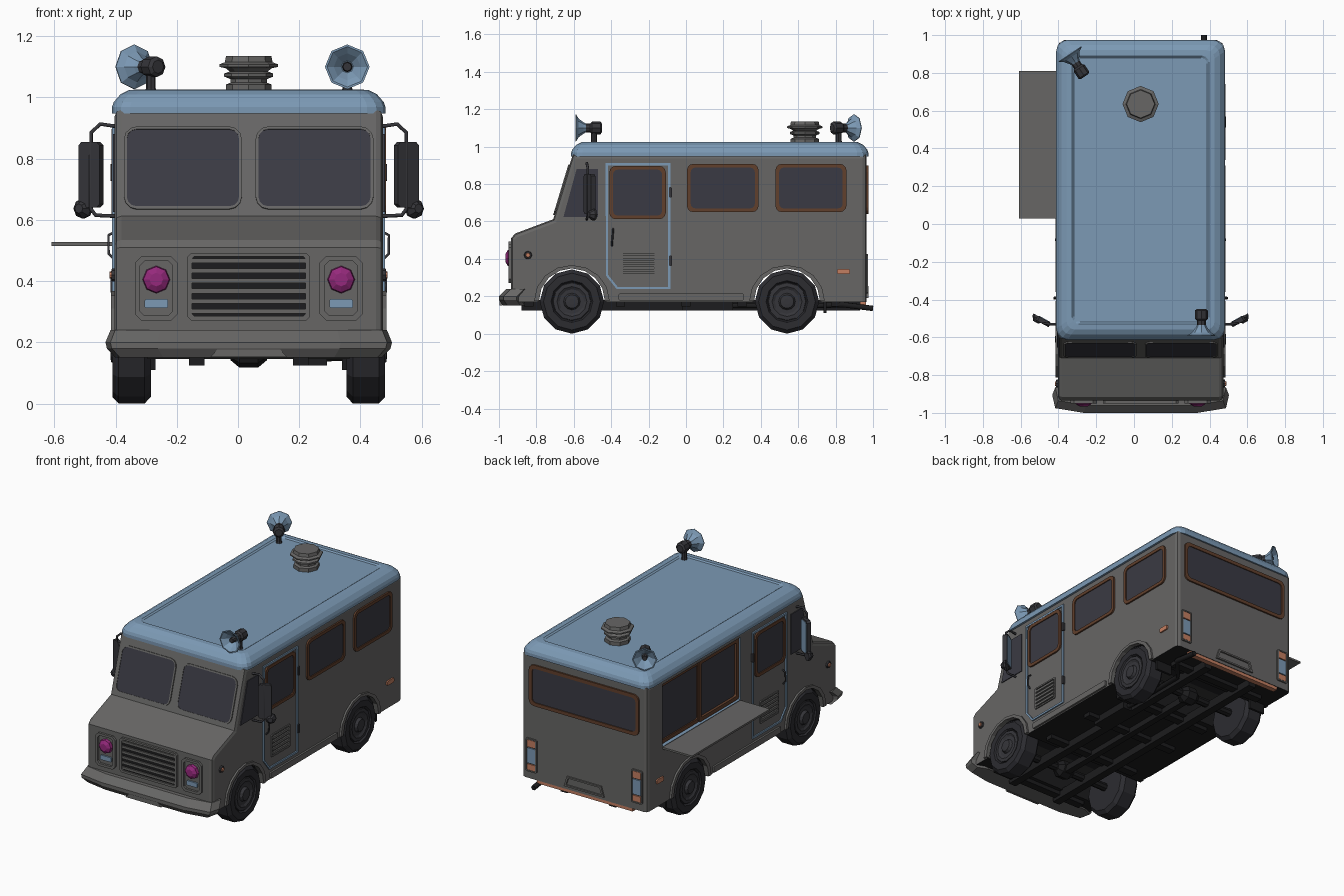
import bpy, bmesh, math
from mathutils import Vector as V

if "Cube" in bpy.data.objects:
    bpy.data.objects.remove(bpy.data.objects["Cube"])

CX, HW = 0.035, 0.438          # body centre line and half width


def mat(name, r, g, b):
    m = bpy.data.materials.new(name)
    m.diffuse_color = (r, g, b, 1)
    m.use_nodes = True
    m.node_tree.nodes["Principled BSDF"].inputs["Base Color"].default_value = m.diffuse_color
    return m


GREY = mat("body_grey", 0.135, 0.133, 0.13)
BLUE = mat("pale_blue", 0.2, 0.32, 0.46)
GLASS = mat("dark_glass", 0.042, 0.042, 0.056)
BROWN = mat("brown_trim", 0.12, 0.05, 0.025)
ORANGE = mat("orange_lamp", 0.55, 0.21, 0.12)
PINK = mat("magenta_lamp", 0.3, 0.022, 0.2)
TYRE = mat("tyre_black", 0.025, 0.025, 0.03)
BLACK = mat("underbody_black", 0.012, 0.012, 0.013)
TRIM = mat("dark_trim", 0.036, 0.036, 0.042)


def loft(name, loops, m, closed=False):
    bm = bmesh.new()
    rows = [[bm.verts.new(p) for p in l] for l in loops]
    n = len(rows[0])
    for a, b in zip(rows, rows[1:] + (rows[:1] if closed else [])):
        for i in range(n):
            j = (i + 1) % n
            bm.faces.new((a[i], a[j], b[j], b[i]))
    if not closed:
        bm.faces.new(rows[0])
        bm.faces.new(rows[-1])
    bmesh.ops.recalc_face_normals(bm, faces=bm.faces)
    me = bpy.data.meshes.new(name)
    bm.to_mesh(me)
    bm.free()
    me.materials.append(m)
    ob = bpy.data.objects.new(name, me)
    bpy.context.collection.objects.link(ob)
    return ob


def frame(o, u, v=(0, 0, 1)):
    u, v = V(u).normalized(), V(v).normalized()
    return V(o), u, v, u.cross(v)


def at(F, pts, d):
    return [F[0] + F[1] * a + F[2] * b + F[3] * d for a, b in pts]


def rrect(x0, x1, y0, y1, r=0.03, n=3):
    out = []
    for k, (cx, cy) in enumerate([(x1 - r, y1 - r), (x0 + r, y1 - r), (x0 + r, y0 + r), (x1 - r, y0 + r)]):
        for i in range(n + 1):
            t = math.pi / 2 * (k + i / n)
            out.append((cx + r * math.cos(t), cy + r * math.sin(t)))
    return out


def plate(name, F, pts, d0, d1, m):
    return loft(name, [at(F, pts, d0), at(F, pts, d1)], m)


def ring(name, F, outer, inner, d, m):
    return loft(name, [at(F, outer, -0.004), at(F, outer, d), at(F, inner, d), at(F, inner, -0.004)], m, True)


def window(name, F, x0, x1, z0, z1, w=0.02, m=BROWN, d=0.01, r=0.035):
    inner = rrect(x0 + w, x1 - w, z0 + w, z1 - w, r * 0.7)
    ring(name + "_frame", F, rrect(x0, x1, z0, z1, r), inner, d, m)
    plate(name + "_glass", F, inner, -0.002, 0.004, GLASS)


def lathe(name, prof, loc, axis, m, n=8):
    q = V(axis).to_track_quat('Z', 'Y')
    return loft(name, [[V(loc) + q @ V((r * math.cos(2 * math.pi * i / n), r * math.sin(2 * math.pi * i / n), h))
                        for i in range(n)] for r, h in prof], m)


def box(name, x0, x1, y0, y1, z0, z1, m):
    return plate(name, frame((0, 0, 0), (1, 0, 0), (0, 1, 0)), [(x0, y0), (x1, y0), (x1, y1), (x0, y1)], z0, z1, m)


def tube(name, pts, r, m):
    cu = bpy.data.curves.new(name, 'CURVE')
    cu.dimensions, cu.bevel_depth, cu.bevel_resolution, cu.use_fill_caps = '3D', r, 1, True
    sp = cu.splines.new('POLY')
    sp.points.add(len(pts) - 1)
    for p, c in zip(sp.points, pts):
        p.co = (*c, 1)
    cu.materials.append(m)
    bpy.context.collection.objects.link(bpy.data.objects.new(name, cu))


# Body shell: side profile extruded across, long edges softened
prof = [(-0.92, 0.17), (-0.935, 0.24), (-0.935, 0.51), (-0.915, 0.535), (-0.71, 0.612),
        (-0.605, 0.96), (0.965, 0.96), (0.965, 0.17)]
body = plate("body_shell", frame((CX, 0, 0), (0, 1, 0)), prof, -HW, HW, GREY)
body.data.materials.append(BLACK)
bm = bmesh.new()
bm.from_mesh(body.data)
edges = [e for e in bm.edges if abs(e.verts[0].co.x - e.verts[1].co.x) < 0.01
         and max(v.co.z for v in e.verts) > 0.2]
bmesh.ops.bevel(bm, geom=edges, offset=0.022, segments=2, affect='EDGES', profile=0.5)
bm.normal_update()
for f in bm.faces:
    f.material_index = int(f.normal.z < -0.9)
bm.to_mesh(body.data)
bm.free()

# Cutters: wheel wells and the serving hatch recess
cutters = [lathe("wheel_well_cutter", [(0.183, -0.6), (0.183, 0.6)], (CX, y, 0.175), (1, 0, 0), BLACK, 12)
           for y in (-0.61, 0.54)]
cutters.append(box("hatch_cutter", -0.6, CX - HW + 0.03, 0.03, 0.81, 0.53, 0.925, BLUE))
for c in cutters:
    c.hide_render = True
    c.hide_set(True)
    b = body.modifiers.new(c.name, 'BOOLEAN')
    b.object, b.operation, b.solver, b.material_mode = c, 'DIFFERENCE', 'EXACT', 'TRANSFER'

# Roof cap with rounded shoulders and sunken centre panel
loft("roof", [[(CX + x, y, z) for x, y in rrect(-0.447 + i, 0.447 - i, -0.614 + i, 0.975 - i, 0.06 - i * 0.3)]
              for z, i in [(0.948, 0), (0.968, 0), (0.985, 0.006), (1.01, 0.028), (1.024, 0.055),
                           (1.026, 0.085), (1.019, 0.095)]], BLUE)

# Both flanks
for s, tag in ((1, "right"), (-1, "left")):
    F = frame((CX + s * HW, 0, 0), (0, s, 0))
    X = lambda x: CX + s * x

    def sw(pts):
        return [(s * a, b) for a, b in pts]

    def side_rect(a0, a1, z0, z1, r=0.006, n=1):
        return sw(rrect(a0, a1, z0, z1, r, n))

    # Door with blue seal, window, louvres, handle and hinges
    ring(tag + "_door_seal", F, sw([(-0.43, .912), (-.083, .912), (-.083, .238), (-.37, .238), (-.428, .31)]),
         sw([(-0.418, .9), (-.095, .9), (-.095, .25), (-.365, .25), (-.416, .314)]), 0.008, BLUE)
    a0, a1 = sorted((s * -0.41, s * -0.108))
    window(tag + "_door_window", F, a0, a1, 0.612, 0.897)
    ring(tag + "_louvre_frame", F, side_rect(-0.347, -0.16, 0.305, 0.447), side_rect(-0.338, -0.169, 0.314, 0.438), 0.007, GREY)
    for i in range(5):
        plate(tag + "_louvre", F, side_rect(-0.338, -0.169, 0.32 + i * 0.024, 0.334 + i * 0.024, 0.003), 0, 0.009, GREY)
    tube(tag + "_door_handle", [(X(HW), -.39, .56), (X(HW + .02), -.39, .55), (X(HW + .02), -.395, .49), (X(HW), -.395, .47)], 0.005, TRIM)
    for z in (0.39, 0.755):
        plate(tag + "_hinge", F, side_rect(-0.09, -0.076, z - 0.028, z + 0.028, 0.003), 0, 0.014, TRIM)
    # Quarter window, skirt and lamps
    plate(tag + "_quarter_window", F, sw([(-.655, .625), (-.585, .88), (-.47, .88), (-.47, .625)]), -0.002, 0.005, GLASS)
    plate(tag + "_skirt_rail", F, side_rect(-0.36, 0.31, 0.177, 0.215), 0, 0.012, GREY)
    plate(tag + "_rear_marker", F, side_rect(0.808, 0.877, 0.318, 0.346), 0, 0.009, ORANGE)
    lathe(tag + "_front_marker_rim", [(0.022, 0), (0.02, 0.01)], (X(HW), -0.845, 0.42), (s, 0, 0), TRIM)
    lathe(tag + "_front_marker", [(0.016, 0), (0.011, 0.016)], (X(HW), -0.845, 0.42), (s, 0, 0), ORANGE)
    # Wheels and arches
    for y, end in ((-0.61, "front"), (0.54, "rear")):
        arc = [(math.cos(math.pi * t / 8), math.sin(math.pi * t / 8)) for t in range(9)]
        plate(f"{end}_{tag}_arch", F, sw([(y + 0.202 * c, 0.175 + 0.192 * z) for c, z in arc] +
              [(y + 0.176 * c, 0.175 + 0.174 * z) for c, z in arc[::-1]]), -0.02, 0.012, GREY)
        lathe(f"{end}_{tag}_tyre", [(0.1, 0), (0.15, 0), (0.172, 0.02), (0.172, 0.105), (0.152, 0.125), (0.112, 0.125), (0.104, 0.112)],
              (X(0.32), y, 0.172), (s, 0, 0), TYRE, 12)
        lathe(f"{end}_{tag}_hub", [(0.104, 0.1), (0.1, 0.12), (0.08, 0.122), (0.066, 0.114), (0.045, 0.114), (0.036, 0.13), (0.016, 0.132)],
              (X(0.32), y, 0.172), (s, 0, 0), TRIM, 12)
    # Door mirrors on tube brackets
    tube(tag + "_mirror_arm", [(X(.43), -.53, .905), (X(.485), -.53, .913), (X(.515), -.525, .885),
                               (X(.515), -.525, .635), (X(.5), -.53, .615), (X(.43), -.53, .612)], 0.007, TRIM)
    M = frame((X(0.515), -0.515, 0), (-0.87, -0.49 * s, 0))
    plate(tag + "_mirror_head", M, rrect(-0.04, 0.04, 0.64, 0.855, 0.012, 1), -0.014, 0.012, TRIM)
    plate(tag + "_mirror_glass", M, rrect(-0.033, 0.033, 0.65, 0.845, 0.01, 1), 0.012, 0.015, BLUE)
    lathe(tag + "_round_mirror", [(0.015, -0.035), (0.033, -0.012), (0.033, 0)], (X(0.538), -0.49, 0.637), M[3], TRIM)
    # Headlamp cluster
    N = frame((X(0.302), -0.935, 0), (1, 0, 0))
    ring(tag + "_headlamp_surround", N, rrect(-0.07, 0.07, 0.272, 0.48, 0.02, 1), rrect(-0.053, 0.053, 0.288, 0.465, 0.014, 1), 0.014, GREY)
    lathe(tag + "_headlamp", [(0.045, 0), (0.042, 0.018), (0.022, 0.03)], (X(0.302), -0.935, 0.405), (0, -1, 0), PINK)
    plate(tag + "_indicator", N, rrect(-0.038, 0.038, 0.312, 0.341, 0.004, 1), 0, 0.009, BLUE)
    # Tail lamp stack
    T = frame((X(0.37), 0.965, 0), (-1, 0, 0))
    ring(tag + "_tail_lamp_frame", T, rrect(-.038, .038, .215, .425, .006, 1), rrect(-.03, .03, .223, .417, .004, 1), 0.009, GREY)
    for z0, z1, m in ((0.225, 0.262, ORANGE), (0.268, 0.364, BLUE), (0.37, 0.415, ORANGE)):
        plate(tag + "_tail_lamp", T, rrect(-0.028, 0.028, z0, z1, 0.003, 1), 0, 0.008, m)
    # Windscreen halves
    W = frame((CX, -0.71, 0.612), (1, 0, 0), (0, 0.105, 0.348))
    a0, a1 = sorted((s * 0.022, s * 0.408))
    window(tag + "_windscreen", W, a0, a1, 0.022, 0.305, 0.01, GREY, 0.007, 0.045)
    box(tag + "_chassis_rail", X(0.17) - 0.025, X(0.17) + 0.025, -0.88, 0.93, 0.125, 0.18, BLACK)
    box(tag + "_mud_flap", X(0.36) - 0.055, X(0.36) + 0.055, 0.735, 0.75, 0.11, 0.18, BLACK)

# Right side windows, left serving hatch and shelf
R = frame((CX + HW, 0, 0), (0, 1, 0))
window("right_middle_window", R, 0.005, 0.388, 0.65, 0.908)
window("right_rear_window", R, 0.478, 0.858, 0.65, 0.908)
L = frame((CX - HW + 0.03, 0, 0), (0, -1, 0))
window("hatch_rear_pane", L, -0.81, -0.41, 0.535, 0.922, 0.024, BROWN, 0.012, 0.015)
window("hatch_front_pane", L, -0.43, -0.03, 0.535, 0.922, 0.024, BROWN, 0.02, 0.015)
box("serving_shelf", -0.61, CX - HW + 0.03, 0.03, 0.81, 0.515, 0.527, GREY)

# Rear window, plate recess and reflector strip
B = frame((CX, 0.965, 0), (-1, 0, 0))
window("rear_window", B, -0.385, 0.385, 0.64, 0.9, 0.022)
ring("rear_plate_surround", B, [(-.14, .19), (.14, .19), (.12, .255), (-.12, .255)],
     [(-.125, .2), (.125, .2), (.11, .245), (-.11, .245)], 0.01, GREY)
box("rear_reflector_strip", CX - 0.335, CX + 0.335, 0.93, 0.962, 0.15, 0.172, ORANGE)

# Grille
G = frame((CX, -0.935, 0), (1, 0, 0))
plate("grille_backing", G, rrect(-0.19, 0.19, 0.28, 0.485, 0.01, 1), 0, 0.004, BLACK)
ring("grille_frame", G, rrect(-0.2, 0.2, 0.272, 0.492, 0.012, 1), rrect(-0.186, 0.186, 0.286, 0.48, 0.008, 1), 0.014, GREY)
for i in range(6):
    plate("grille_slat", G, rrect(-0.188, 0.188, 0.294 + i * 0.033, 0.309 + i * 0.033, 0.003, 1), 0, 0.012, GREY)

# Front bumper with wrapped ends and centre step
loft("front_bumper", [[(CX + x * k, y + dy, z) for x, y in
                       [(-.4, -.88), (-.468, -.905), (-.452, -.975), (-.3, -1), (.3, -1), (.452, -.975), (.468, -.905), (.4, -.88)]]
                      for z, k, dy in ((0.15, 0.93, 0.02), (0.18, 0.99, 0), (0.2, 1, 0), (0.24, 0.965, 0.04))], GREY)
plate("bumper_step", frame((CX, -0.985, 0), (1, 0, 0)), [(-.125, .152), (.125, .152), (.1, .18), (-.1, .18)], 0, 0.013, GREY)

# Underside: axles, cross members, tank, exhaust
for y in (-0.61, 0.54):
    lathe("axle", [(0.025, -0.33), (0.025, 0.33)], (CX, y, 0.172), (1, 0, 0), BLACK)
    lathe("differential", [(0.03, -0.06), (0.055, -0.03), (0.055, 0.03), (0.03, 0.06)], (CX, y, 0.172), (1, 0, 0), BLACK)
for y in (-0.84, -0.35, 0.0, 0.3, 0.8):
    box("cross_member", CX - 0.33, CX + 0.33, y - 0.025, y + 0.025, 0.145, 0.18, BLACK)
box("drive_shaft", CX - 0.02, CX + 0.02, -0.6, 0.54, 0.135, 0.175, BLACK)
box("muffler", 0.2, 0.29, -0.02, 0.25, 0.125, 0.175, BLACK)
tube("exhaust_pipe", [(0.25, 0.25, 0.15), (0.25, 0.7, 0.15), (0.37, 0.84, 0.155), (0.37, 1.0, 0.135)], 0.016, BLACK)

# Roof vent
lathe("roof_vent", [(0.075, 1.01), (0.075, 1.042), (0.06, 1.048), (0.06, 1.06), (0.08, 1.068), (0.08, 1.078), (0.062, 1.085),
                    (0.075, 1.095), (0.096, 1.1), (0.096, 1.108), (0.078, 1.115), (0.074, 1.135)], (CX, 0.635, 0), (0, 0, 1), GREY)

# Roof horn loudspeakers
for tag, mouth, d in (("front", (0.357, -0.592, 1.1), (0, -1, 0)), ("rear", (-0.34, 0.9, 1.1), (-0.55, 0.83, 0))):
    d = V(d).normalized()
    lathe(tag + "_horn_bell", [(0.022, -0.06), (0.03, -0.045), (0.05, -0.018), (0.073, -0.004), (0.073, 0), (0.066, 0), (0.044, -0.018), (0.02, -0.045)],
          mouth, d, BLUE)
    lathe(tag + "_horn_driver", [(0.022, -0.143), (0.034, -0.135), (0.034, -0.09), (0.024, -0.08), (0.024, -0.05)], mouth, d, TRIM)
    lathe(tag + "_horn_core", [(0.018, -0.05), (0.014, -0.015)], mouth, d, TRIM)
    p = V(mouth) - d * 0.1
    lathe(tag + "_horn_post", [(0.02, 1.01), (0.016, 1.03), (0.016, 1.09)], (p.x, p.y, 0), (0, 0, 1), TRIM)
